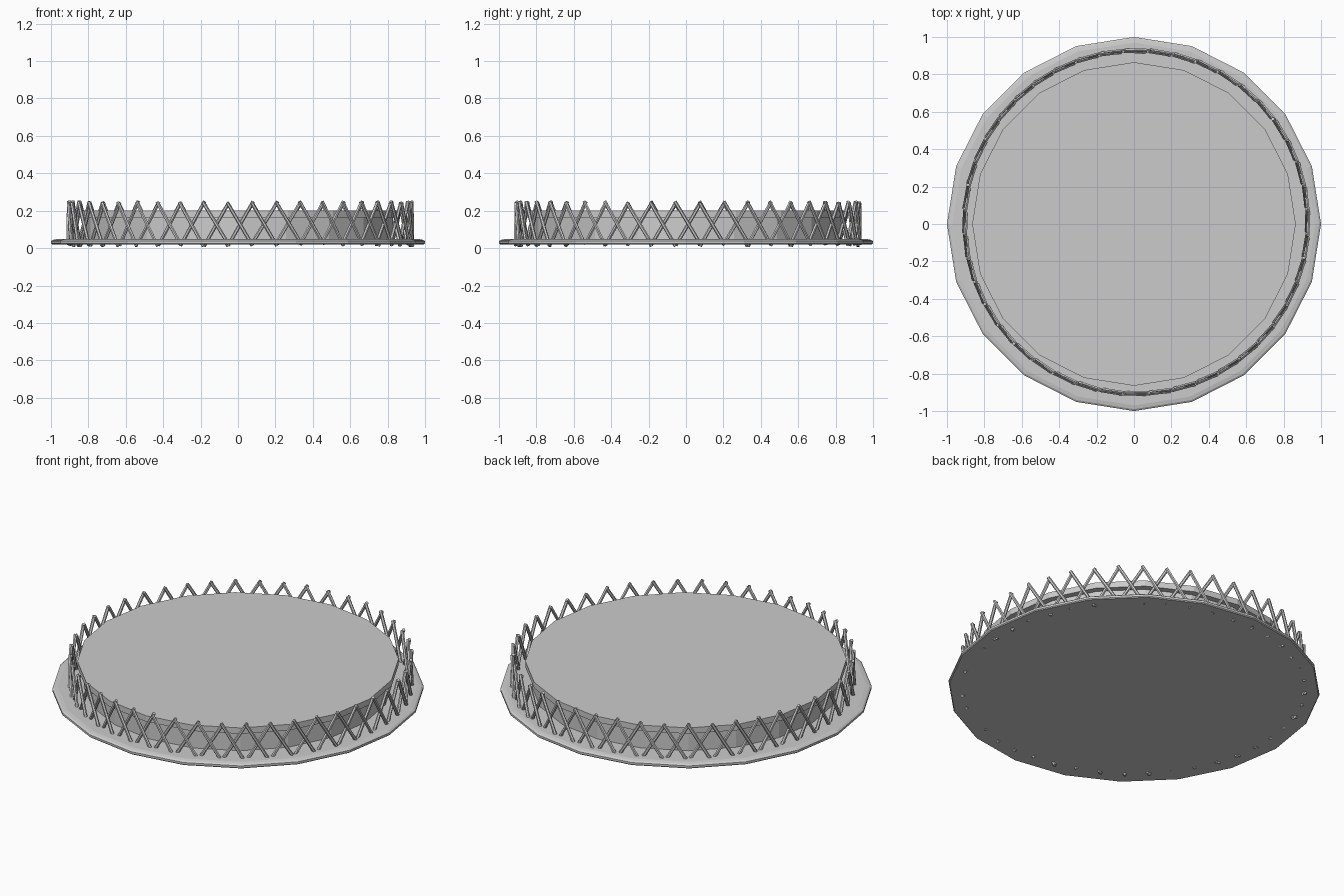
import bpy, bmesh, math, random
from mathutils import Vector

if "Cube" in bpy.data.objects:
    bpy.data.objects.remove(bpy.data.objects["Cube"])

random.seed(4)
SIDES = 20


def finish(name, bm):
    bmesh.ops.recalc_face_normals(bm, faces=bm.faces[:])
    me = bpy.data.meshes.new(name)
    bm.to_mesh(me)
    bm.free()
    ob = bpy.data.objects.new(name, me)
    bpy.context.collection.objects.link(ob)
    return ob


def lathe(name, profile):
    """Faceted turned solid from (radius, z) points, capped at both ends."""
    bm = bmesh.new()
    rings = []
    for r, z in profile:
        rings.append([bm.verts.new((r * math.cos(math.tau * i / SIDES),
                                    r * math.sin(math.tau * i / SIDES), z))
                      for i in range(SIDES)])
    for a, b in zip(rings, rings[1:]):
        for i in range(SIDES):
            j = (i + 1) % SIDES
            bm.faces.new((a[i], a[j], b[j], b[i]))
    bm.faces.new(rings[0][::-1])
    bm.faces.new(rings[-1])
    return finish(name, bm)


def add_rod(bm, a, b, radius):
    """Thin six-sided bar between two points."""
    d = b - a
    res = bmesh.ops.create_cone(bm, cap_ends=True, segments=6, radius1=radius,
                                radius2=radius, depth=d.length)
    rot = d.to_track_quat('Z', 'Y')
    for v in res['verts']:
        v.co = rot @ v.co + (a + b) / 2


# Base plate with softened rim
lathe("base_plate", [(0.995, 0.02), (1.0, 0.025), (1.0, 0.037), (0.99, 0.044),
                     (0.97, 0.048), (0.89, 0.048)])

# Raised platform: recessed wall under an overhanging top slab
lathe("platform", [(0.83, 0.04), (0.83, 0.165), (0.865, 0.165), (0.865, 0.2)])

# Lattice railing: crossed bars meeting in peaks, slightly irregular
COUNT, R = 44, 0.918
STEP = math.tau / COUNT
CENTRE = Vector((0.012, 0.01, 0))


def rail_point(angle, r, z):
    return CENTRE + Vector((r * math.cos(angle), r * math.sin(angle), z))


bm = bmesh.new()
for i in range(COUNT):
    top = (i + 0.5) * STEP
    for side in (-1, 1):
        r = R + 0.006 * side
        low = 0.009 + random.uniform(0, 0.02)
        high = 0.247 + random.uniform(-0.006, 0.004)
        add_rod(bm, rail_point(top + side * STEP, r, low),
                rail_point(top - side * 0.03 * STEP, r - 0.003 * side, high), 0.0095)
finish("lattice_railing", bm)
